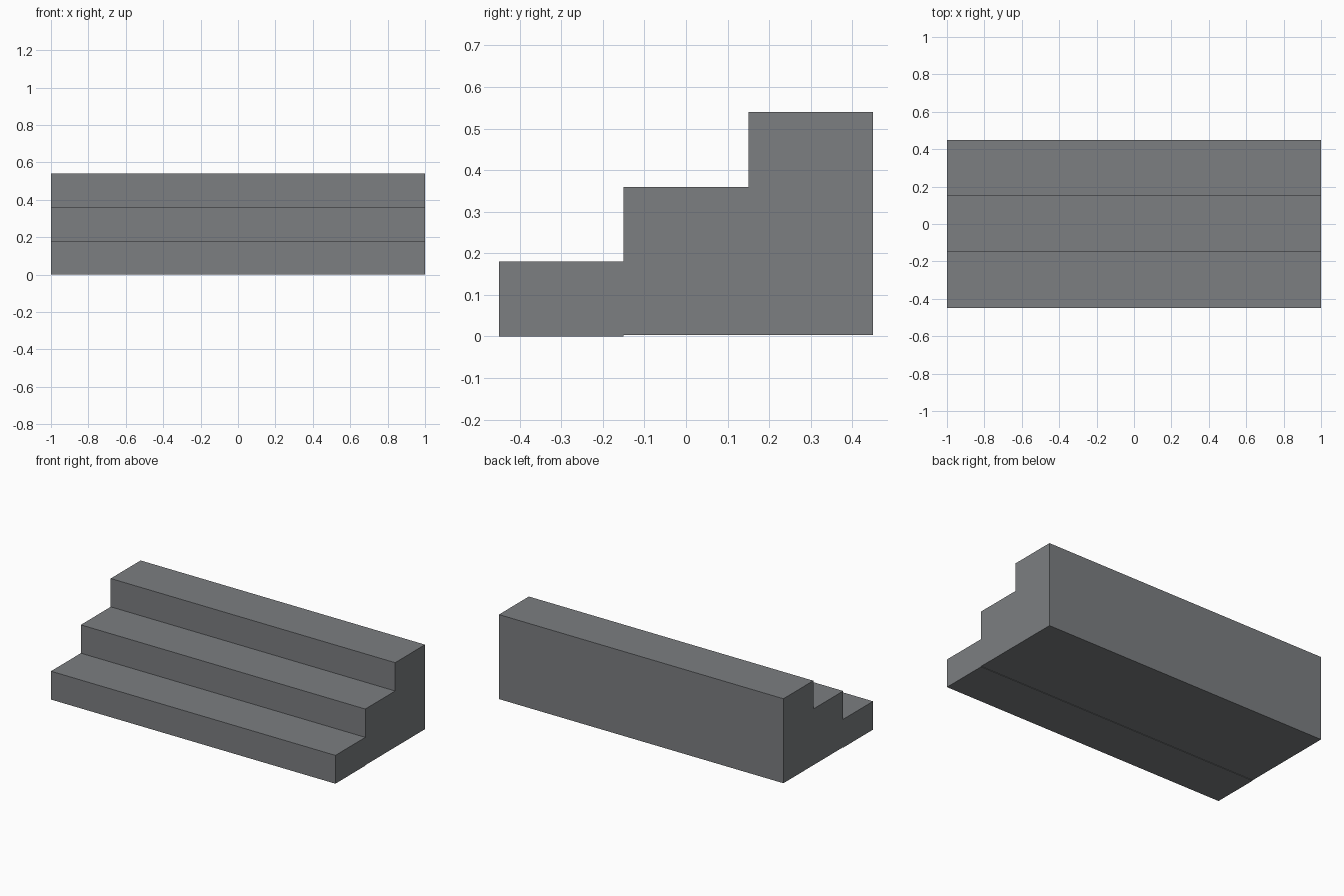
import bpy
import bmesh

cube = bpy.data.objects.get("Cube")
if cube:
    bpy.data.objects.remove(cube, do_unlink=True)

WIDTH, TREAD, RISE, STEPS = 2.0, 0.3, 0.18, 3
LIFT = 0.003  # underside is slightly raised behind the first step
FRONT = -TREAD * STEPS / 2

# Stone material
stone = bpy.data.materials.new("grey stone")
stone.use_nodes = True
colour = (0.2, 0.21, 0.22, 1)
stone.diffuse_color = colour
stone.node_tree.nodes["Principled BSDF"].inputs["Base Color"].default_value = colour

# Stepped side profile as (y, z), starting at the bottom front edge
profile = [(FRONT, 0)]
for i in range(STEPS):
    y, z = FRONT + i * TREAD, (i + 1) * RISE
    profile += [(y, z), (y + TREAD, z)]
profile += [(-FRONT, LIFT), (FRONT + TREAD, LIFT), (FRONT + TREAD, 0)]

# Staircase: profile extruded across the width
bm = bmesh.new()
side = bm.faces.new([bm.verts.new((-WIDTH / 2, y, z)) for y, z in profile])
extruded = bmesh.ops.extrude_face_region(bm, geom=[side], use_keep_orig=True)
moved = [v for v in extruded["geom"] if isinstance(v, bmesh.types.BMVert)]
bmesh.ops.translate(bm, verts=moved, vec=(WIDTH, 0, 0))
bmesh.ops.recalc_face_normals(bm, faces=bm.faces)

mesh = bpy.data.meshes.new("staircase")
bm.to_mesh(mesh)
bm.free()
mesh.materials.append(stone)
staircase = bpy.data.objects.new("staircase", mesh)
bpy.context.collection.objects.link(staircase)
